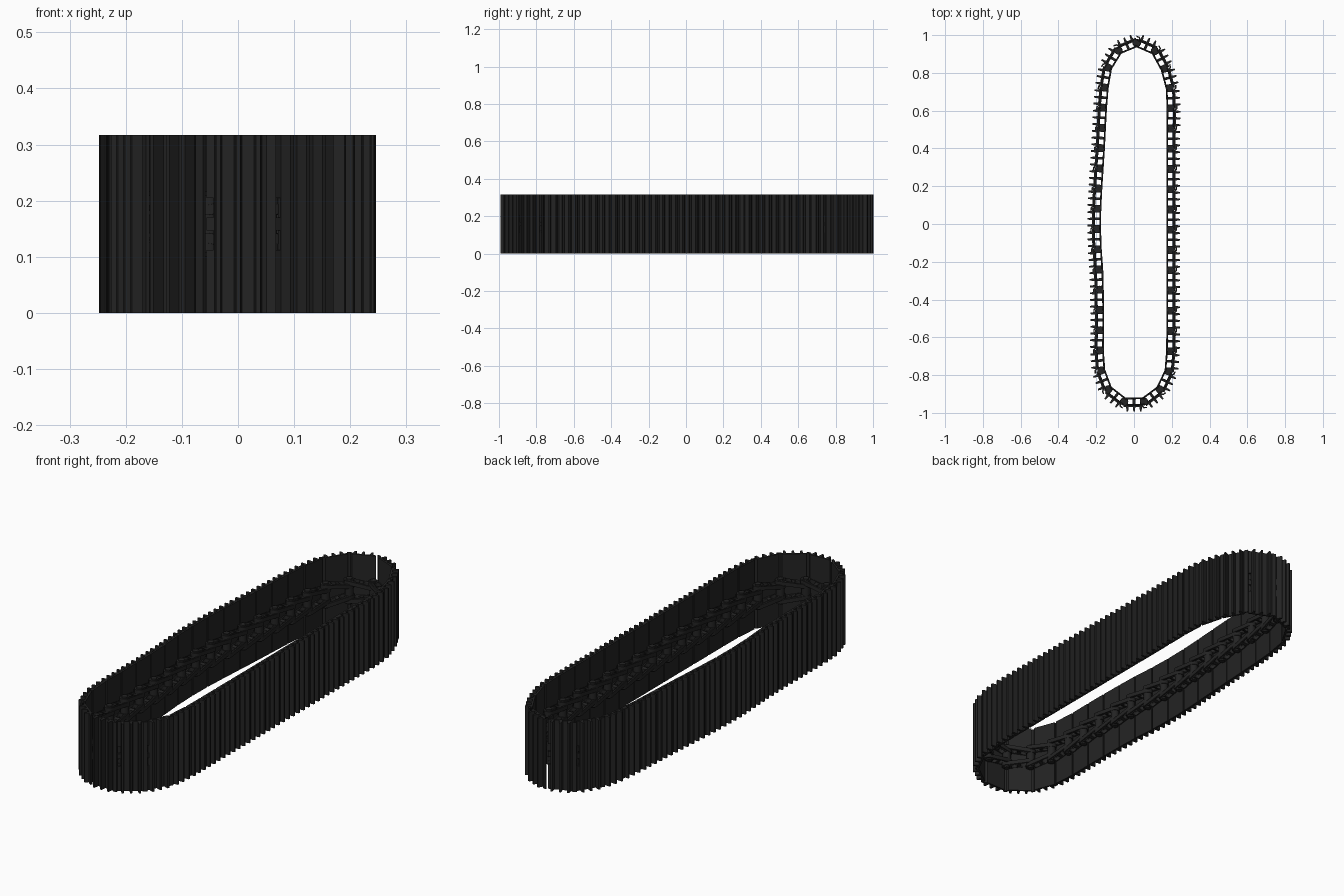
import bpy, bmesh, math
from mathutils import Vector, Matrix

cube = bpy.data.objects.get("Cube")
if cube:
    bpy.data.objects.remove(cube)

HEIGHT = 0.317
MID = HEIGHT / 2


def material(name, value):
    m = bpy.data.materials.new(name)
    m.use_nodes = True
    colour = (value, value, value, 1)
    m.diffuse_color = colour
    m.node_tree.nodes["Principled BSDF"].inputs["Base Color"].default_value = colour
    return m


steel = material("black steel", 0.017)

# Closed centre line of the chain, counter-clockwise from the front
PATH = [Vector(p) for p in (
    (0, -.953), (.095, -.915), (.163, -.835), (.189, -.72), (.192, -.4), (.192, 0),
    (.192, .4), (.191, .7), (.156, .835), (.096, .93), (.01, .958), (-.07, .93),
    (-.138, .825), (-.156, .715), (-.166, .58), (-.175, .4), (-.189, .185), (-.195, .05),
    (-.194, -.1), (-.184, -.24), (-.179, -.5), (-.179, -.72), (-.152, -.85), (-.08, -.923))]


def smooth_loop(points, steps=24):
    """Catmull-Rom curve through a closed loop of points."""
    out, n = [], len(points)
    for i in range(n):
        a, b, c, d = (points[(i + k) % n] for k in (-1, 0, 1, 2))
        for s in range(steps):
            t = s / steps
            out.append((b * 2 + (c - a) * t + (a * 2 - b * 5 + c * 4 - d) * t ** 2
                        + (b * 3 - a - c * 3 + d) * t ** 3) / 2)
    return out


def even_points(loop, pitch):
    """Equally spaced pin positions; a shoe is centred on the loop's start."""
    ends = loop[1:] + loop[:1]
    lengths = [(q - p).length for p, q in zip(loop, ends)]
    count = round(sum(lengths) / pitch)
    step = sum(lengths) / count
    pins, travelled, target = [], 0, step / 2
    for p, q, length in zip(loop, ends, lengths):
        while travelled + length >= target and len(pins) < count:
            pins.append(p.lerp(q, (target - travelled) / length))
            target += step
        travelled += length
    return pins, step


pins, P = even_points(smooth_loop(PATH), 0.107)


def finish(bm, name):
    bmesh.ops.recalc_face_normals(bm, faces=bm.faces)
    me = bpy.data.meshes.new(name)
    bm.to_mesh(me)
    bm.free()
    me.materials.append(steel)
    return me


def prism(bm, profile, z0, z1):
    """Extrude an (along, outward) profile between two heights."""
    low = [bm.verts.new((x, -n, z0)) for x, n in profile]
    high = [bm.verts.new((x, -n, z1)) for x, n in profile]
    bm.faces.new(low)
    bm.faces.new(high[::-1])
    for i in range(len(low)):
        j = (i + 1) % len(low)
        bm.faces.new((low[i], high[i], high[j], low[j]))


def shoe_mesh():
    # Plate with three grousers, an overlapping lip and two link notches
    start, end, inner, outer, tip = -P / 2 - .003, P / 2 + .014, .020, .028, .052
    profile = [(start, inner), (P * .42, inner), (P * .5, .029), (end, .029),
               (end, .036), (P * .47, .036)]
    for c in (P * .33, 0, -P * .33):
        profile += [(c + .007, outer), (c + .004, tip), (c - .004, tip), (c - .007, outer)]
    profile.append((start, outer))
    notched = [(max(x, start + .013), n) for x, n in profile]
    bm = bmesh.new()
    levels = [0, MID - .046, MID - .012, MID + .012, MID + .046, HEIGHT]
    for i, (z0, z1) in enumerate(zip(levels, levels[1:])):
        prism(bm, notched if i % 2 else profile, z0, z1)
    return finish(bm, "track_shoe")


def link_mesh():
    # Stadium-shaped side plate with two windows, cranked at its middle
    curve = bpy.data.curves.new("link_outline", 'CURVE')
    curve.dimensions, curve.fill_mode, curve.extrude = '2D', 'BOTH', .009

    def outline(points):
        s = curve.splines.new('POLY')
        s.points.add(len(points) - 1)
        for v, (x, y) in zip(s.points, points):
            v.co = (x, y, 0, 1)
        s.use_cyclic_u = True

    r, ring = .021, []
    for side in (1, -1):
        for k in range(9):
            a = math.pi * (k / 8 - .5)
            ring.append((side * (P / 2 + r * math.cos(a)), side * r * math.sin(a)))
    outline(ring)
    for c in (-.020, .020):
        outline([(c - .013, -.012), (c + .013, -.012), (c + .013, .012), (c - .013, .012)])
    helper = bpy.data.objects.new("link_outline", curve)
    flat = bpy.data.meshes.new_from_object(helper)
    bpy.data.objects.remove(helper)
    bpy.data.curves.remove(curve)

    bm = bmesh.new()
    for side in (1, -1):
        first = len(bm.verts)
        bm.from_mesh(flat)
        bm.verts.ensure_lookup_table()
        for v in bm.verts[first:]:
            crank = max(-1, min(1, v.co.x / .03)) * .009
            v.co.z += MID + side * (.034 + crank)
    bpy.data.meshes.remove(flat)
    bmesh.ops.remove_doubles(bm, verts=bm.verts, dist=1e-5)
    return finish(bm, "chain_link")


def pin_mesh():
    # Long pin with a thicker bushing between the side plates
    bm = bmesh.new()
    for radius, depth in ((.013, .116), (.018, .052)):
        bmesh.ops.create_cone(bm, cap_ends=True, segments=16, radius1=radius, radius2=radius,
                              depth=depth, matrix=Matrix.Translation((0, 0, MID)))
    me = finish(bm, "chain_pin")
    me.shade_smooth()
    me.set_sharp_from_angle(angle=math.radians(35))
    return me


shoe, link, pin = shoe_mesh(), link_mesh(), pin_mesh()


def place(name, mesh, at, angle):
    ob = bpy.data.objects.new(name, mesh)
    ob.location = (at.x, at.y, 0)
    ob.rotation_euler.z = angle
    bpy.context.collection.objects.link(ob)


# Lay shoes, links and pins around the loop
for a, b in zip(pins, pins[1:] + pins[:1]):
    angle = math.atan2(b.y - a.y, b.x - a.x)
    middle = (a + b) / 2
    place("track_shoe", shoe, middle, angle)
    place("chain_link", link, middle, angle)
    place("chain_pin", pin, a, angle)
